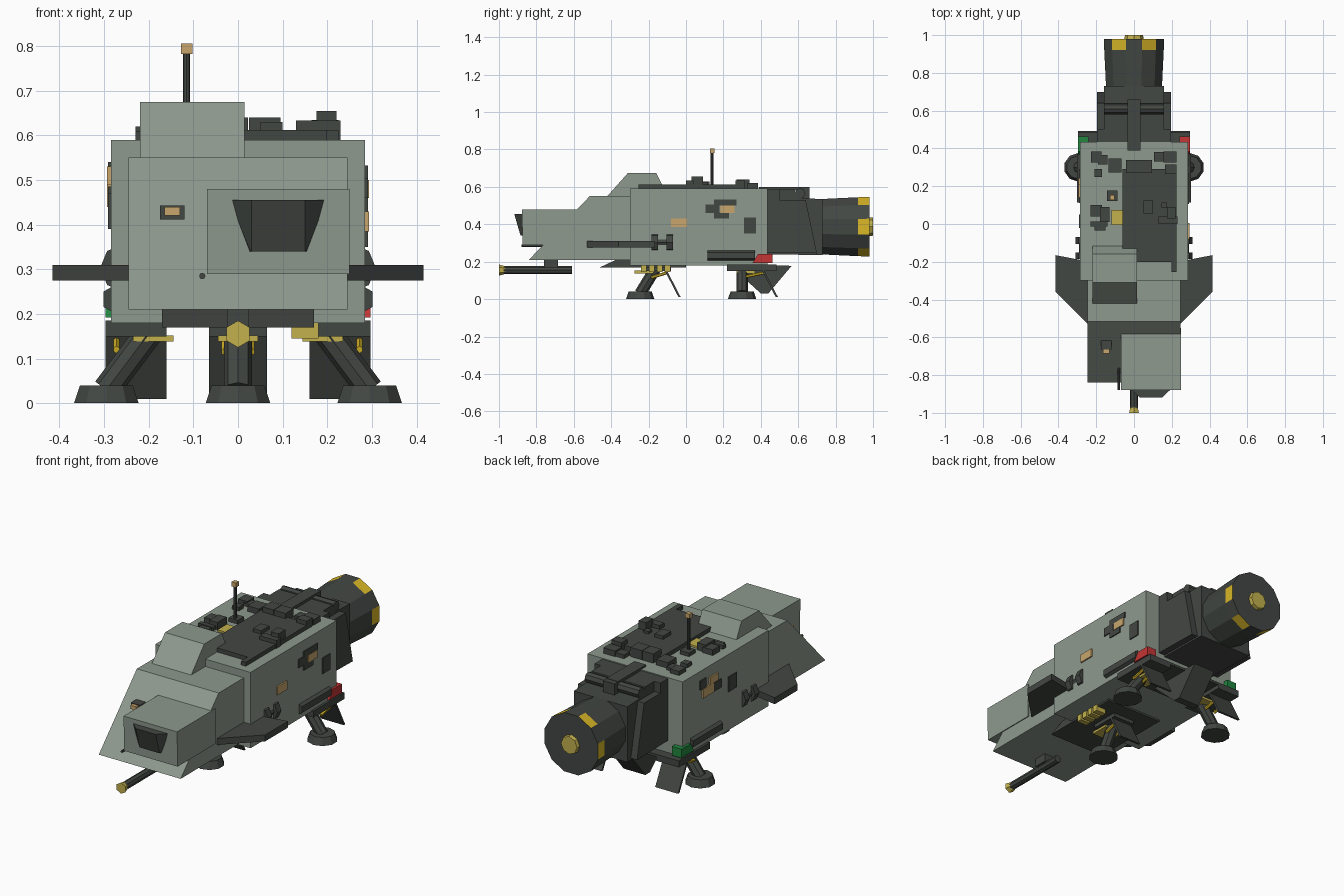
import bpy, bmesh, math
from mathutils import Vector

if "Cube" in bpy.data.objects:
    bpy.data.objects.remove(bpy.data.objects["Cube"])


def material(name, rgb):
    m = bpy.data.materials.new(name)
    m.diffuse_color = (*rgb, 1)
    m.use_nodes = True
    m.node_tree.nodes["Principled BSDF"].inputs["Base Color"].default_value = m.diffuse_color
    return m


HULL = material("hull_grey_green", (.27, .32, .27))
DARK = material("dark_metal", (.055, .063, .056))
BRASS = material("brass_yellow", (.54, .44, .075))
YELLOW = material("bright_yellow", (.70, .48, .02))
TAN = material("tan", (.58, .38, .15))
RED = material("red_light", (.55, .035, .035))
GREEN = material("green_light", (.015, .24, .05))


def finish(bm, name, *mats):
    bmesh.ops.recalc_face_normals(bm, faces=bm.faces[:])
    me = bpy.data.meshes.new(name)
    bm.to_mesh(me)
    bm.free()
    for m in mats:
        me.materials.append(m)
    ob = bpy.data.objects.new(name, me)
    bpy.context.collection.objects.link(ob)
    return ob


def prism(name, mat, pts, lo, hi, axis="x"):
    """Extrude a profile (yz for axis x, xy for axis z) between lo and hi."""
    bm = bmesh.new()
    co = (lambda a, b: (lo, a, b)) if axis == "x" else (lambda a, b: (a, b, lo))
    f = bm.faces.new([bm.verts.new(co(a, b)) for a, b in pts])
    r = bmesh.ops.extrude_face_region(bm, geom=[f])
    d = Vector((hi - lo, 0, 0)) if axis == "x" else Vector((0, 0, hi - lo))
    bmesh.ops.translate(bm, vec=d, verts=[v for v in r["geom"] if isinstance(v, bmesh.types.BMVert)])
    return finish(bm, name, mat)


def box(name, mat, x0, x1, y0, y1, z0, z1):
    return prism(name, mat, [(y0, z0), (y1, z0), (y1, z1), (y0, z1)], min(x0, x1), max(x0, x1))


def rod(name, mat, p0, p1, r0, r1=None, n=8, spin=0.0):
    """Cylinder or cone between two points."""
    p0, p1 = Vector(p0), Vector(p1)
    bm = bmesh.new()
    bmesh.ops.create_cone(bm, cap_ends=True, segments=n, radius1=r0,
                          radius2=r0 if r1 is None else r1, depth=(p1 - p0).length)
    q = Vector((0, 0, 1)).rotation_difference(p1 - p0)
    for v in bm.verts:
        c, s = math.cos(spin), math.sin(spin)
        w = Vector((v.co.x * c - v.co.y * s, v.co.x * s + v.co.y * c, v.co.z))
        v.co = q @ w + (p0 + p1) / 2
    return finish(bm, name, mat)


# --- hull -----------------------------------------------------------------
box("main_hull", HULL, -.285, .285, -.30, .435, .18, .59)
prism("nose_wedge", HULL, [(-.29, .21), (-.84, .21), (-.515, .55), (-.29, .55)], -.245, .245)
prism("roof_cabin", HULL, [(-.43, .54), (-.31, .675), (-.16, .675), (-.115, .585), (-.28, .54)], -.22, .015)
prism("cockpit", HULL, [(-.873, .29), (-.878, .48), (-.55, .48), (-.55, .29)], -.07, .25)

# tapered cockpit window
bm = bmesh.new()
for p in [(-.02, -.87, .455), (.20, -.87, .455), (.025, -.87, .34), (.155, -.87, .34),
          (.03, -.918, .455), (.15, -.918, .455), (.03, -.885, .34), (.15, -.885, .34)]:
    bm.verts.new(p)
bmesh.ops.convex_hull(bm, input=bm.verts[:])
finish(bm, "cockpit_window", DARK)

# nose sensor and small gun
box("nose_sensor_frame", DARK, -.175, -.12, -.665, -.59, .412, .443)
box("nose_sensor", TAN, -.165, -.13, -.685, -.66, .42, .44)
rod("nose_probe", DARK, (-.08, -.74, .285), (-.08, -.88, .285), .007)

# chin gun
rod("chin_gun_barrel", DARK, (0, -.61, .155), (0, -.98, .155), .021, n=8)
rod("chin_gun_muzzle", BRASS, (0, -.965, .155), (0, -1, .155), .02, .03, n=6, spin=0)
box("chin_gun_mount", DARK, -.025, .025, -.76, -.685, .165, .215)

# belly plates and keel
prism("belly_plate", DARK, [(-.46, .17), (-.37, .212), (0, .212), (0, .17)], -.17, .17)
prism("keel", DARK, [(.23, .185), (.565, .178), (.44, .03), (.40, .03)], -.065, .065)
box("rear_belly_plate", DARK, -.16, .16, .22, .485, .172, .185)
for i in range(4):
    y = -.24 + i * .042
    box("belly_block", BRASS, .12, .18, y, y + .03, .145, .185)


# --- landing gear ----------------------------------------------------------
def landing_leg(tag, x, y, top, bay, door):
    rod(tag + "_foot", DARK, (x, y, 0), (x, y, .04), .076, .062, n=10)
    rod(tag + "_strut", DARK, (x, y, .03), top, .031, .031)
    x0, x1, y0, y1 = bay
    box(tag + "_bay", DARK, x0, x1, y0, y1, .15, .185)
    prism(tag + "_door", DARK, [(door, .155), (door + .012, .155), (door + .087, .01), (door + .075, .01)], x0, x1)
    mid = (Vector((x, y, .03)) + Vector(top)) / 2
    for o in (-.03, .03):
        rod(tag + "_piston", YELLOW, mid + Vector((o, .02, .02)), (mid.x + o, door + .01, .14), .008, n=6)
    box(tag + "_hinge", BRASS, top[0] - .045, top[0] + .045, y - .03, y + .07, .138, .152)


landing_leg("front_leg", 0, -.245, (0, -.165, .16), (-.065, .065, -.24, -.08), -.115)
for s, side in ((-1, "left"), (1, "right")):
    bay = (.16, .297) if s > 0 else (-.297, -.16)
    landing_leg(side + "_rear_leg", s * .295, .30, (s * .19, .30, .17), (*bay, .22, .485), .405)

    # side wings
    prism(side + "_wing", DARK, [(s * .24, -.19), (s * .285, -.19), (s * .415, -.165),
          (s * .415, -.36), (s * .245, -.53), (s * .20, -.45)], .275, .31, "z")

    # spool and bar on the flank
    for y0, y1, r in ((-.185, -.15, .054), (-.15, -.10, .036), (-.105, -.07, .054)):
        rod(side + "_spool", DARK, (s * .255, y0, .303), (s * .255, y1, .303), r)
    rod(side + "_flank_bar", DARK, (s * .272, .115, .233), (s * .272, .37, .233), .034, n=6)

    # navigation light wrapping the rear corner
    prism(side + "_nav_light", RED if s > 0 else GREEN,
          [(.355, .192), (.385, .24), (.463, .24), (.463, .192)],
          *sorted((s * .24, s * .297)))

    # flank plates: y0, y1, z0, z1
    plates = ([(.105, .18, .46, .505, DARK), (.15, .27, .50, .532, DARK), (.15, .23, .43, .462, DARK),
               (.31, .375, .35, .435, DARK), (.185, .26, .46, .50, TAN), (-.08, .005, .385, .43, TAN)]
              if s > 0 else
              [(.14, .21, .49, .53, TAN), (.18, .27, .44, .49, TAN), (.24, .29, .49, .54, DARK),
               (.11, .18, .44, .485, DARK), (-.02, .05, .39, .47, DARK)])
    for y0, y1, z0, z1, m in plates:
        t = .293 if m is TAN else .291
        box(side + "_flank_plate", m, s * .28, s * t, y0, y1, z0, z1)

    # engine cheek
    prism(side + "_engine_cheek", DARK, [(.43, .25), (.43, .53), (.64, .53), (.70, .245)],
          *sorted((s * .15, s * .197)))

# --- engine ----------------------------------------------------------------
prism("engine_mount", DARK, [(.42, .24), (.42, .585), (.58, .585), (.60, .54), (.73, .535), (.73, .235)], -.16, .16)
box("engine_mount_collar", DARK, -.197, .197, .43, .50, .27, .585)
rod("engine_cross_tube", DARK, (-.16, .61, .565), (.16, .61, .565), .028)
box("engine_strap", DARK, -.035, .035, .39, .63, .58, .60)
box("engine_strap_end", DARK, -.035, .035, .60, .66, .53, .598)

# twelve-sided nozzle with alternating yellow faces on its rear band
bm = bmesh.new()
rings = []
for y, r in ((.70, .152), (.92, .163), (.98, .165)):
    rings.append([bm.verts.new((r * math.cos(math.radians(30 * i - 15)), y,
                                .387 + r * math.sin(math.radians(30 * i - 15)))) for i in range(12)])
for k in range(2):
    for i in range(12):
        j = (i + 1) % 12
        f = bm.faces.new((rings[k][i], rings[k][j], rings[k + 1][j], rings[k + 1][i]))
        f.material_index = 1 if k == 1 and i % 2 == 0 else 0
bm.faces.new(rings[0])
bm.faces.new(rings[2])
finish(bm, "engine_nozzle", DARK, YELLOW)
rod("engine_core", BRASS, (0, .97, .387), (0, 1, .387), .052, .048, n=8)

# --- roof equipment --------------------------------------------------------
box("roof_panel", DARK, -.06, .225, -.20, .29, .585, .612)
box("roof_panel_tongue", DARK, .198, .225, -.255, -.19, .585, .612)
# x, y, width, length, top height
for x, y, w, l, top in [(-.20, .355, .055, .06, .612), (-.165, .34, .05, .05, .606), (-.10, .31, .07, .075, .62),
                        (-.01, .305, .065, .07, .64), (.06, .305, .07, .07, .64), (.13, .355, .05, .05, .61),
                        (.19, .355, .07, .06, .62), (.195, .29, .06, .05, .635), (-.19, .27, .04, .04, .61),
                        (-.20, .07, .06, .06, .62), (-.155, .05, .05, .08, .63), (-.185, 0, .09, .025, .61),
                        (-.18, -.02, .06, .03, .605), (-.115, .15, .055, .055, .61), (.075, .09, .05, .07, .63),
                        (.18, .02, .10, .04, .633), (.198, .06, .045, .06, .655), (.16, .10, .03, .03, .625)]:
    box("roof_unit", DARK, x - w / 2, x + w / 2, y - l / 2, y + l / 2, .58, top)
box("roof_hatch", BRASS, -.12, -.06, -.005, .075, .58, .60)
rod("antenna_mast", DARK, (-.115, .14, .59), (-.115, .14, .785), .008)
box("antenna_head", TAN, -.128, -.102, .128, .153, .782, .806)
